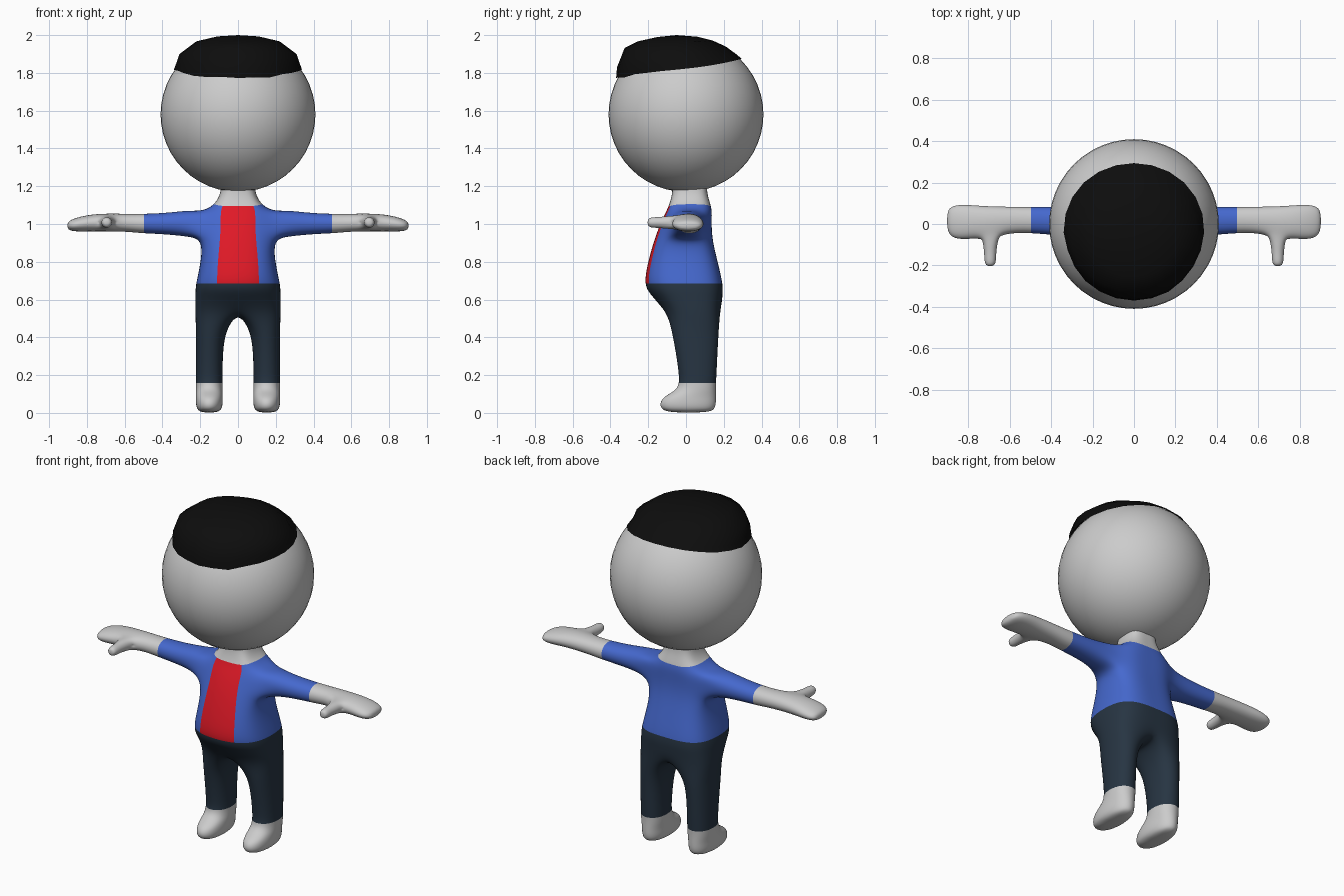
import bpy, bmesh, math, random
from mathutils import Vector

if "Cube" in bpy.data.objects:
    bpy.data.objects.remove(bpy.data.objects["Cube"])

random.seed(4)


def material(name, color):
    m = bpy.data.materials.new(name)
    m.diffuse_color = (*color, 1)
    m.use_nodes = True
    m.node_tree.nodes["Principled BSDF"].inputs["Base Color"].default_value = m.diffuse_color
    return m


def make_object(name, bm, mats):
    bmesh.ops.recalc_face_normals(bm, faces=bm.faces)
    for f in bm.faces:
        f.smooth = True
    mesh = bpy.data.meshes.new(name)
    bm.to_mesh(mesh)
    bm.free()
    for m in mats:
        mesh.materials.append(m)
    ob = bpy.data.objects.new(name, mesh)
    bpy.context.collection.objects.link(ob)
    return ob


blue = material("shirt_blue", (0.06, 0.14, 0.62))
red = material("stripe_red", (0.75, 0.01, 0.02))
navy = material("trouser_navy", (0.02, 0.035, 0.055))
black = material("hair_black", (0.004, 0.004, 0.004))
SKIN, SHIRT, STRIPE, TROUSERS = range(4)

# ---- body cage: right half, mirrored and subdivided ----
bm = bmesh.new()


def add(coords):
    return [bm.verts.new(c) for c in coords]


def face(vs, mat):
    f = bm.faces.new(vs)
    f.material_index = mat
    return f


def bridge(a, b, mat):
    n = len(a)
    return [face((a[i], a[(i + 1) % n], b[(i + 1) % n], b[i]), mat) for i in range(n)]


def half_ring(z, w, yf, yb, sx, zside):
    """Front centre round the side to back centre."""
    d = yb - yf
    return add([(0, yf, z), (sx, yf + 0.03 * d, z), (w * 0.95, yf + 0.2 * d, zside),
                (w * 1.03, yf + 0.53 * d, zside), (w * 0.96, yb - 0.13 * d, zside),
                (w * 0.55, yb, z), (0, yb, z)])


# torso from neck to hips: z, half width, front, back, stripe edge, z at the side
torso = [half_ring(*r) for r in [
    (1.23, 0.088, -0.075, 0.11, 0.05, 1.23),
    (1.16, 0.09, -0.072, 0.11, 0.055, 1.16),
    (1.09, 0.125, -0.095, 0.135, 0.10, 1.10),
    (1.045, 0.185, -0.118, 0.137, 0.095, 1.068),
    (0.99, 0.195, -0.143, 0.135, 0.09, 1.0),
    (0.91, 0.185, -0.173, 0.14, 0.10, 0.92),
    (0.79, 0.196, -0.207, 0.17, 0.115, 0.79),
    (0.675, 0.224, -0.228, 0.197, 0.115, 0.675),
    (0.62, 0.224, -0.185, 0.193, 0.112, 0.62),
    (0.54, 0.225, -0.115, 0.185, 0.125, 0.53)]]
for r in range(len(torso) - 1):
    for c in range(6):
        if r in (3, 4) and c in (2, 3):
            continue                                  # arm hole
        mat = SKIN if r < 2 else TROUSERS if r > 6 else STRIPE if c == 0 else SHIRT
        a, b = torso[r], torso[r + 1]
        face((a[c], a[c + 1], b[c + 1], b[c]), mat)
bm.verts.remove(torso[4][3])

# arm and hand: x, y centre, z centre, y radius, z radius
top, mid, low = torso[3], torso[4], torso[5]
loop = [top[2], top[3], top[4], mid[4], low[4], low[3], low[2], mid[2]]
DIRS = [(-.75, .75), (0, 1), (.75, .75), (1, 0), (.75, -.75), (0, -1), (-.75, -.75), (-1, 0)]
arm = [(0.27, 0.01, 1.003, 0.078, 0.070), (0.38, 0.015, 1.002, 0.069, 0.057),
       (0.505, 0.02, 1.002, 0.064, 0.052), (0.58, 0.02, 1.006, 0.064, 0.048),
       (0.65, 0.015, 1.008, 0.070, 0.048), (0.735, 0.01, 1.008, 0.078, 0.047),
       (0.81, 0.01, 1.003, 0.085, 0.043), (0.875, 0.01, 0.994, 0.082, 0.034),
       (0.905, 0.015, 0.991, 0.05, 0.018)]
for i, (x, y, z, ry, rz) in enumerate(arm):
    new = add([(x, y + u * ry * 1.07, z + v * rz * 1.07) for u, v in DIRS])
    faces = bridge(loop, new, SHIRT if i < 3 else SKIN)
    if i == 5:                                        # thumb grows from the front of the hand
        for f in faces[6:]:
            bm.faces.remove(f)
        thumb = [loop[0], new[0], new[7], new[6], loop[6], loop[7]]
        for ty, r in [(-0.10, 0.040), (-0.145, 0.034), (-0.188, 0.033), (-0.204, 0.018)]:
            ring = add([(0.695 + r * math.cos(math.radians(a)), ty,
                         1.008 + r * math.sin(math.radians(a)))
                        for a in (120, 60, 0, -60, -120, 180)])
            bridge(thumb, ring, SKIN)
            thumb = ring
        face(thumb, SKIN)
    loop = new
face(loop, SKIN)

# leg and foot: z, x centre, x radius, front, back
loop = torso[-1] + add([(0, 0.03, 0.535)])
leg = [(0.44, 0.143, 0.081, -0.08, 0.177), (0.33, 0.151, 0.073, -0.058, 0.17),
       (0.22, 0.152, 0.072, -0.042, 0.165), (0.155, 0.152, 0.072, -0.037, 0.161),
       (0.115, 0.152, 0.072, -0.06, 0.161), (0.08, 0.152, 0.073, -0.135, 0.163),
       (0.03, 0.152, 0.073, -0.145, 0.162), (0.0, 0.152, 0.05, -0.105, 0.135)]
for i, (z, x, rx, yf, yb) in enumerate(leg):
    cy, ry = (yf + yb) / 2, (yb - yf) / 2
    new = add([(x + u * rx * 1.06, cy - v * ry * 1.06, z) for u, v in DIRS])
    bridge(loop, new, TROUSERS if i < 4 else SKIN)
    loop = new
face(loop, SKIN)

body = make_object("body", bm, [None, blue, red, navy])
mirror = body.modifiers.new("mirror", 'MIRROR')
mirror.use_clip = True
sub = body.modifiers.new("smooth", 'SUBSURF')
sub.levels = sub.render_levels = 3

# ---- head ----
CENTRE = Vector((0, 0, 1.58))
bm = bmesh.new()
bmesh.ops.create_uvsphere(bm, u_segments=48, v_segments=24, radius=0.41)
make_object("head", bm, []).location = CENTRE

# ---- hair cap: front, side and back profiles (radius, z) blended around the crown ----
FRONT = [(0.33, 1.765), (0.325, 1.83), (0.285, 1.932), (0.215, 1.967), (0.11, 1.99)]
SIDE = [(0.33, 1.815), (0.327, 1.85), (0.31, 1.90), (0.22, 1.967), (0.11, 1.993)]
BACK = [(0.33, 1.87), (0.31, 1.89), (0.25, 1.94), (0.18, 1.97), (0.10, 1.99)]
SIDES = 24
bm = bmesh.new()
rings = []
for k in range(5):
    ring = []
    for i in range(SIDES):
        a = 2 * math.pi * i / SIDES
        c, s = math.cos(a), math.sin(a)
        end = FRONT[k] if s < 0 else BACK[k]
        r, z = (SIDE[k][j] * c * c + end[j] * s * s for j in (0, 1))
        if k == 0 and s < 0.1:
            z += random.uniform(-0.008, 0.012)        # ragged fringe
        p = Vector((r * c, -0.04 + r * s, z)) - CENTRE
        if p.length < 0.416:
            p *= 0.416 / p.length
        ring.append(bm.verts.new(CENTRE + p))
    rings.append(ring)
for a, b in zip(rings, rings[1:]):
    for i in range(SIDES):
        j = (i + 1) % SIDES
        bm.faces.new((a[i], a[j], b[j], b[i]))
crown = bm.verts.new((0, -0.05, 2.0))
for i in range(SIDES):
    bm.faces.new((rings[-1][i], rings[-1][(i + 1) % SIDES], crown))
make_object("hair", bm, [black])
